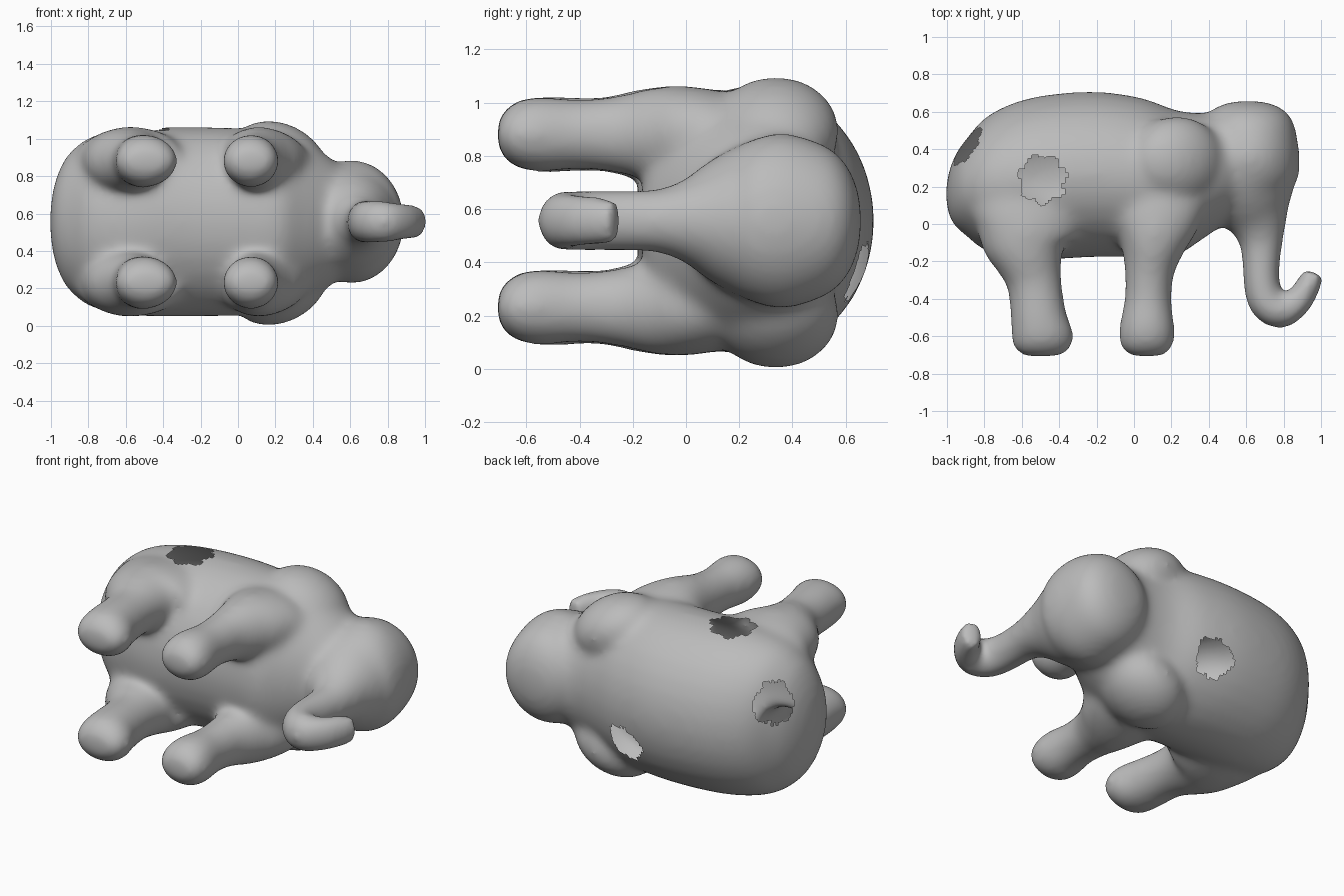
import bpy, bmesh, math
from mathutils import Vector, Matrix

cube = bpy.data.objects.get("Cube")
if cube:
    bpy.data.objects.remove(cube, do_unlink=True)

MID = 0.556          # height of the animal's plane of symmetry, as it lies on its side
bm = bmesh.new()     # all closed body parts, fused into one skin below


def spline(a, b, c, d, t):
    """Catmull-Rom step between b and c."""
    return 0.5 * (2 * b + (c - a) * t + (2 * a - 5 * b + 4 * c - d) * t * t
                  + (3 * b - a - 3 * c + d) * t ** 3)


def loft(sections, z=MID, fixed_normal=None, sides=32, steps=5):
    """Closed tube through sections (x, y, half width in plane, half width in z)."""
    s = [Vector(p) for p in sections]
    s = [s[0]] + s + [s[-1]]
    path = [spline(*s[i:i + 4], k / steps) for i in range(len(s) - 3) for k in range(steps)]
    path.append(s[-1])
    rings = []
    for i, p in enumerate(path):
        tangent = (path[min(i + 1, len(path) - 1)] - path[max(i - 1, 0)]).xy.normalized()
        normal = fixed_normal or Vector((-tangent.y, tangent.x))
        ring = []
        for k in range(sides):
            a = math.tau * k / sides
            c = p.xy + normal * p[2] * math.cos(a)
            ring.append(bm.verts.new((c.x, c.y, z + p[3] * math.sin(a))))
        rings.append(ring)
    for r0, r1 in zip(rings, rings[1:]):
        for k in range(sides):
            j = (k + 1) % sides
            bm.faces.new((r0[k], r0[j], r1[j], r1[k]))
    bm.faces.new(rings[0][::-1])
    bm.faces.new(rings[-1])


# Torso, from rump to neck, with upright cross-sections
loft([(-1.005, .16, .04, .06), (-.985, .165, .13, .19), (-.95, .18, .2, .29),
      (-.9, .195, .255, .37), (-.78, .215, .365, .458), (-.56, .24, .433, .502),
      (-.24, .265, .443, .507), (.03, .25, .427, .5), (.22, .22, .39, .472),
      (.35, .25, .343, .42), (.48, .295, .3, .352), (.6, .31, .26, .25)],
     fixed_normal=Vector((0, 1)))

# Head running down into the curled trunk
loft([(.61, .658, .05, .05), (.61, .642, .13, .13), (.61, .605, .2, .21),
      (.61, .54, .245, .275), (.61, .42, .27, .322), (.61, .32, .277, .328),
      (.61, .2, .265, .285), (.635, .1, .222, .23), (.665, 0, .158, .16),
      (.68, -.1, .118, .122), (.68, -.2, .103, .116), (.682, -.32, .098, .116),
      (.71, -.42, .1, .116), (.785, -.465, .096, .112), (.87, -.42, .08, .103),
      (.925, -.34, .07, .095), (.962, -.258, .06, .088)])

front_leg = [(.13, .3, .12, .1), (.125, .14, .25, .16), (.115, 0, .23, .182),
             (.1, -.12, .175, .177), (.083, -.25, .135, .148), (.075, -.4, .126, .132),
             (.07, -.54, .148, .144), (.068, -.62, .15, .132), (.068, -.675, .13, .1),
             (.068, -.708, .085, .05)]
hind_leg = [(-.56, .3, .15, .1), (-.565, .14, .3, .16), (-.57, 0, .292, .182),
            (-.58, -.1, .24, .18), (-.56, -.2, .184, .165), (-.532, -.32, .147, .14),
            (-.51, -.5, .152, .144), (-.488, -.61, .168, .136), (-.48, -.675, .145, .1),
            (-.478, -.708, .095, .05)]

# Legs and ears on both sides of the plane of symmetry
for side in (1, -1):
    for leg in (front_leg, hind_leg):
        loft(leg, MID + side * .325)
    ear = (Matrix.Translation((.23, .337, .549 + side * .345))
           @ Matrix.Rotation(side * math.radians(27), 4, 'Y')
           @ Matrix.Diagonal((.265, .24, .185, 1)))
    bmesh.ops.create_uvsphere(bm, u_segments=32, v_segments=20, radius=1, matrix=ear)

bmesh.ops.recalc_face_normals(bm, faces=bm.faces[:])
mesh = bpy.data.meshes.new("elephant_parts")
bm.to_mesh(mesh)
bm.free()
body = bpy.data.objects.new("elephant_skin", mesh)
bpy.context.collection.objects.link(body)

# Fuse the parts into one soft skin
fuse = body.modifiers.new("fuse", 'REMESH')
fuse.mode = 'VOXEL'
fuse.voxel_size = .018
soften = body.modifiers.new("soften", 'SMOOTH')
soften.factor = .5
soften.iterations = 36
skin = bpy.data.meshes.new_from_object(
    body.evaluated_get(bpy.context.evaluated_depsgraph_get()))
body.modifiers.clear()
body.data = skin
skin.name = "elephant_skin"

# Ragged holes: upper flank, tail root and back
holes = [((-.49, .24, 1.04), .125), ((-.89, .41, .75), .12), ((-.04, .65, .36), .115)]
bm = bmesh.new()
bm.from_mesh(skin)


def in_hole(point):
    for centre, radius in holes:
        d = point - Vector(centre)
        ragged = 1 + .1 * math.sin(7 * math.atan2(d.y, d.x))
        if d.length < radius * ragged:
            return True
    return False


torn = [f for f in bm.faces if in_hole(f.calc_center_median())]
bmesh.ops.delete(bm, geom=torn, context='FACES')
for f in bm.faces:
    f.smooth = True
bm.to_mesh(skin)
bm.free()

# Plain grey colour
grey = bpy.data.materials.new("plain_grey")
grey.use_nodes = True
colour = (.5, .5, .5, 1)
grey.diffuse_color = colour
grey.node_tree.nodes["Principled BSDF"].inputs["Base Color"].default_value = colour
skin.materials.clear()
skin.materials.append(grey)
